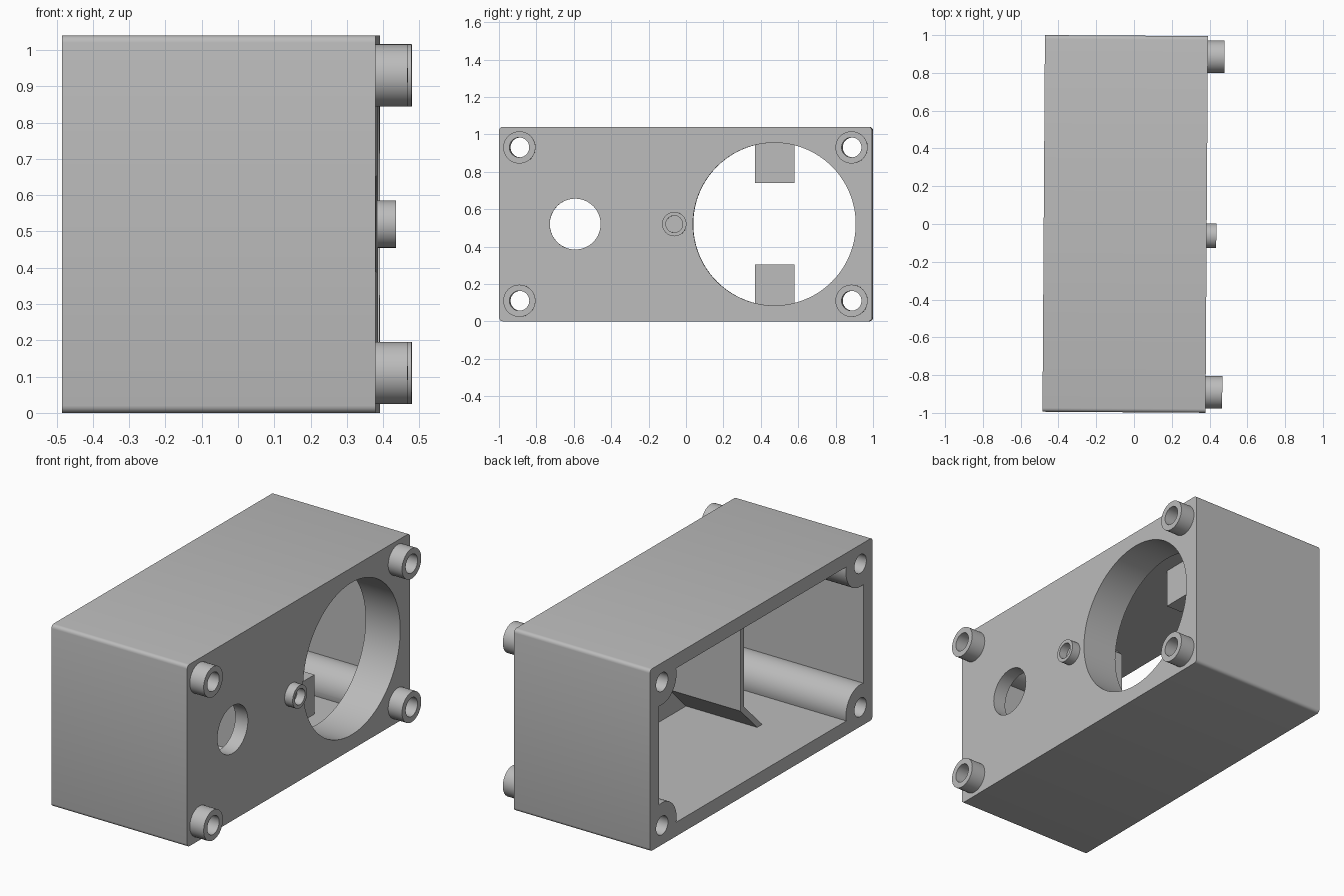
import bpy, bmesh, math
from mathutils import Matrix, Vector

if "Cube" in bpy.data.objects:
    bpy.data.objects.remove(bpy.data.objects["Cube"])

grey = bpy.data.materials.new("light_grey")
grey.use_nodes = True
COLOUR = (0.5, 0.5, 0.5, 1)
grey.diffuse_color = COLOUR
grey.node_tree.nodes["Principled BSDF"].inputs["Base Color"].default_value = COLOUR

BACK, FRONT = -0.478, 0.385      # open rim and speaker face, along x
HALF, TOP, WALL = 0.997, 1.04, 0.08
MID = TOP / 2
CORNERS = [(y, z) for y in (-0.888, 0.888) for z in (0.11, 0.93)]


def finish(name, bm):
    bmesh.ops.recalc_face_normals(bm, faces=bm.faces)
    mesh = bpy.data.meshes.new(name)
    bm.to_mesh(mesh)
    bm.free()
    mesh.materials.append(grey)
    ob = bpy.data.objects.new(name, mesh)
    bpy.context.collection.objects.link(ob)
    return ob


def box(name, x0, x1, y0, y1, z0, z1, bevel=0):
    bm = bmesh.new()
    bmesh.ops.create_cube(bm, size=1)
    bmesh.ops.scale(bm, vec=(x1 - x0, y1 - y0, z1 - z0), verts=bm.verts)
    bmesh.ops.translate(bm, vec=((x0 + x1) / 2, (y0 + y1) / 2, (z0 + z1) / 2), verts=bm.verts)
    if bevel:
        edges = [e for e in bm.edges if abs(e.verts[0].co.x - e.verts[1].co.x) > 0.1]
        bmesh.ops.bevel(bm, geom=edges, offset=bevel, segments=4, profile=0.5, affect='EDGES')
    return finish(name, bm)


def cylinder(name, x0, x1, y, z, r, sides=48):
    bm = bmesh.new()
    place = Matrix.Translation(((x0 + x1) / 2, y, z)) @ Matrix.Rotation(math.pi / 2, 4, 'Y')
    bmesh.ops.create_cone(bm, cap_ends=True, segments=sides, radius1=r, radius2=r,
                          depth=x1 - x0, matrix=place)
    return finish(name, bm)


def prism(name, x0, x1, profile):
    bm = bmesh.new()
    face = bm.faces.new([bm.verts.new((x0, y, z)) for y, z in profile])
    grown = bmesh.ops.extrude_face_region(bm, geom=[face])["geom"]
    verts = [v for v in grown if isinstance(v, bmesh.types.BMVert)]
    bmesh.ops.translate(bm, vec=(x1 - x0, 0, 0), verts=verts)
    return finish(name, bm)


def cut(target, tool):
    bpy.context.view_layer.objects.active = target
    mod = target.modifiers.new("cut", 'BOOLEAN')
    mod.operation, mod.solver, mod.object = 'DIFFERENCE', 'EXACT', tool
    bpy.ops.object.modifier_apply(modifier=mod.name)
    bpy.data.objects.remove(tool)


# Hollow of the case, with the solid inner parts left standing
hollow = box("hollow", BACK - 0.1, FRONT - WALL, -HALF + WALL, HALF - WALL, WALL, TOP - WALL)
for y, z in CORNERS:
    cut(hollow, cylinder("post", BACK - 0.2, FRONT, y, z, 0.13))
cut(hollow, cylinder("speaker_collar", FRONT - 0.22, FRONT, 0.475, MID, 0.5, 96))
for z0, z1 in ((0.02, 0.305), (0.74, 1.02)):
    cut(hollow, box("tab", FRONT - 0.41, FRONT - 0.31, 0.37, 0.58, z0, z1))

# Partition with slanted feet against floor and ceiling
lower = [(-0.46, 0.05), (-0.28, 0.23)]
outer = lower + [(y, TOP - z) for y, z in reversed(lower)]
inner_low = [(-0.505, 0.05), (-0.312, 0.243)]
inner = inner_low + [(y, TOP - z) for y, z in reversed(inner_low)]
cut(hollow, prism("partition", FRONT - 0.532, FRONT, outer + inner[::-1]))

# Case with its openings
case = box("case", BACK, FRONT, -HALF, HALF, 0, TOP, bevel=0.02)
cut(case, hollow)
cut(case, cylinder("speaker_hole", FRONT - 0.3, FRONT + 0.1, 0.475, MID, 0.435, 96))
cut(case, cylinder("small_hole", FRONT - 0.2, FRONT + 0.1, -0.59, MID, 0.136, 64))
for y, z in CORNERS:
    cut(case, cylinder("screw_hole", BACK - 0.1, FRONT + 0.1, y, z, 0.053))
parts = [case]

# Tubular feet around the screw holes
for i, (y, z) in enumerate(CORNERS):
    foot = cylinder(f"foot_{i + 1}", FRONT - 0.01, 0.473, y, z, 0.086)
    cut(foot, cylinder("bore", FRONT - 0.1, 0.6, y, z, 0.053))
    parts.append(foot)

# Small blind stud in the middle of the face
stud = cylinder("centre_stud", FRONT - 0.01, 0.436, -0.06, MID, 0.065)
cut(stud, cylinder("bore", FRONT + 0.002, 0.6, -0.06, MID, 0.045))
parts.append(stud)

# Slight turn of the whole case, and smooth round surfaces
bpy.ops.object.select_all(action='DESELECT')
for ob in parts:
    ob.rotation_euler.z = -0.0065
    ob.select_set(True)
bpy.context.view_layer.objects.active = case
bpy.ops.object.shade_smooth_by_angle(angle=math.radians(30))
